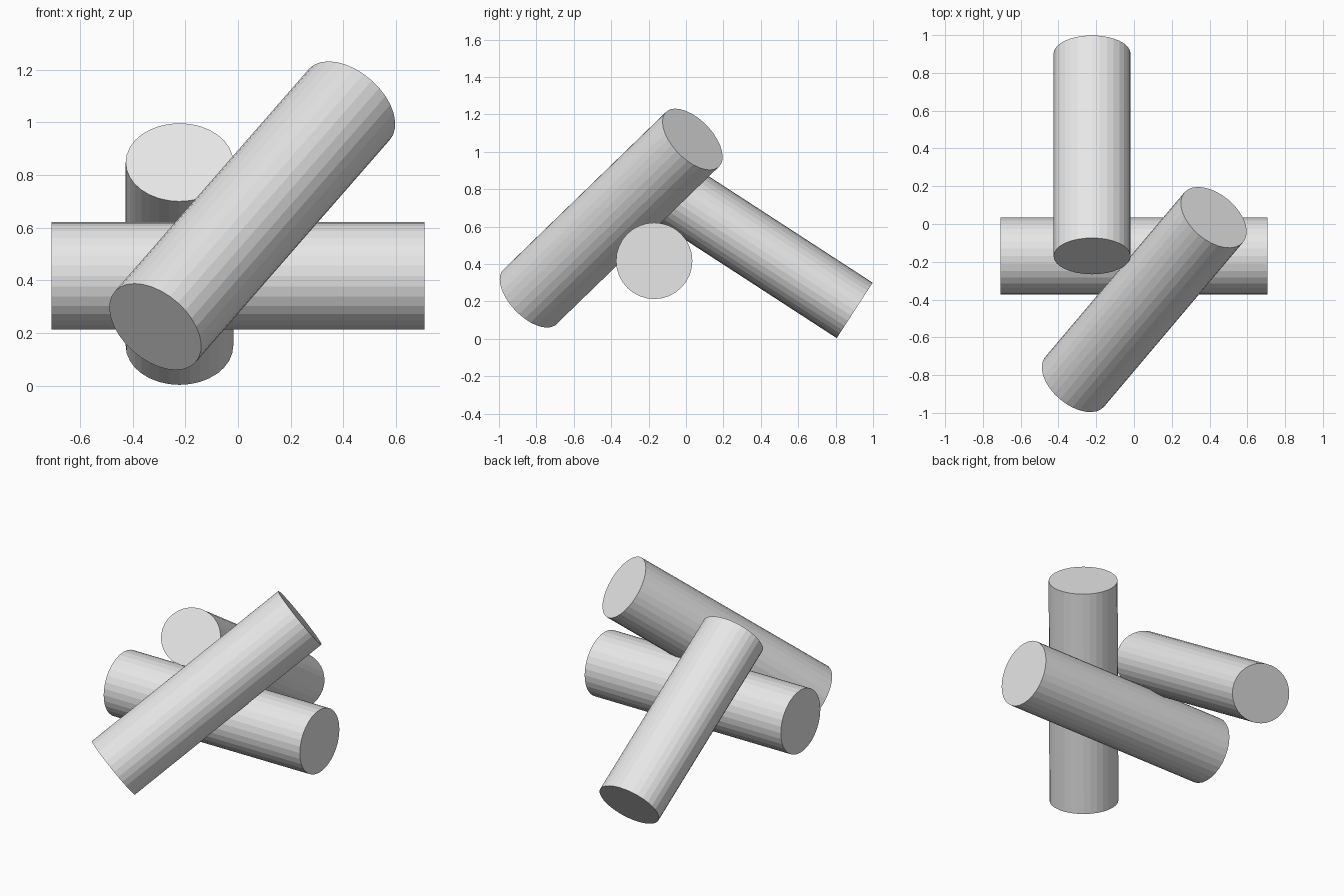
import bpy
from math import acos, atan2
from mathutils import Vector

cube = bpy.data.objects.get("Cube")
if cube:
    bpy.data.objects.remove(cube, do_unlink=True)

RADIUS = 0.204

# Single plain grey
grey = bpy.data.materials.new("plain_grey")
grey.use_nodes = True
colour = (0.8, 0.8, 0.8, 1)
grey.diffuse_color = colour
grey.node_tree.nodes["Principled BSDF"].inputs["Base Color"].default_value = colour


def log(name, start, end, squash=1.0):
    """Flat-shaded round bar between two end centres; squash flattens its section."""
    start, end = Vector(start), Vector(end)
    axis = end - start
    tilt = acos(axis.normalized().z)
    turn = atan2(axis.x, -axis.y)
    bpy.ops.mesh.primitive_cylinder_add(
        vertices=32, radius=RADIUS, depth=axis.length,
        location=(start + end) / 2, rotation=(tilt, 0, turn))
    bar = bpy.context.object
    bar.name = name
    bar.scale.y = squash
    bar.data.materials.append(grey)
    return bar


# Level bar lying across the middle
log("cross_bar", (-0.708, -0.17, 0.417), (0.708, -0.17, 0.417))

# Slightly flattened bar sloping down to the back
log("rear_bar", (-0.222, 0.902, 0.152), (-0.222, -0.17, 0.848), squash=0.866)

# Diagonal bar rising from the front right to the upper left
log("diagonal_bar", (-0.314, -0.835, 0.224), (0.422, 0.035, 1.067))
